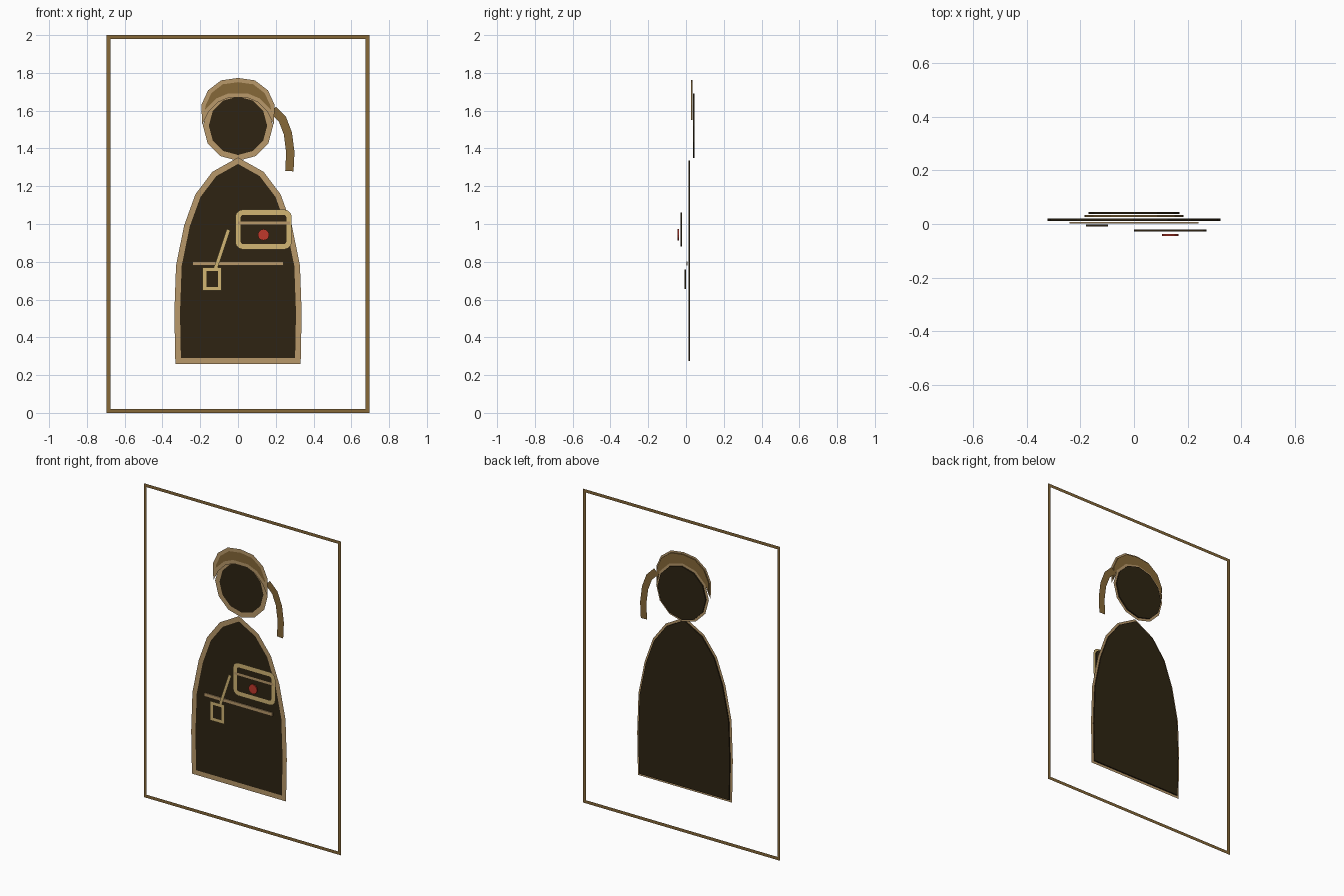
import bpy, bmesh, math
from mathutils import Vector

old = bpy.data.objects.get("Cube")
if old:
    bpy.data.objects.remove(old)


def material(name, hexcode):
    srgb = [int(hexcode[i:i + 2], 16) / 255 for i in (0, 2, 4)]
    col = [c / 12.92 if c < 0.04045 else ((c + 0.055) / 1.055) ** 2.4 for c in srgb] + [1]
    m = bpy.data.materials.new(name)
    m.use_nodes = True
    m.diffuse_color = col
    m.node_tree.nodes["Principled BSDF"].inputs["Base Color"].default_value = col
    return m


dark = material("dark umber", "2e2412")
brown = material("brown", "866838")
tan = material("tan", "b8986a")
gold = material("pale gold", "d2b674")
red = material("red", "c0392b")


def finish(name, bm, mat):
    mesh = bpy.data.meshes.new(name)
    bm.to_mesh(mesh)
    bm.free()
    mesh.materials.append(mat)
    obj = bpy.data.objects.new(name, mesh)
    bpy.context.collection.objects.link(obj)


def plate(name, pts, y, mat, depth=0.008):
    """Filled outline given in x, z, extruded to a thin plate centred on y."""
    bm = bmesh.new()
    face = bm.faces.new([bm.verts.new((x, y - depth / 2, z)) for x, z in pts])
    ext = bmesh.ops.extrude_face_region(bm, geom=[face], use_keep_orig=True)
    moved = [v for v in ext["geom"] if isinstance(v, bmesh.types.BMVert)]
    bmesh.ops.translate(bm, verts=moved, vec=(0, depth, 0))
    bmesh.ops.recalc_face_normals(bm, faces=bm.faces)
    finish(name, bm, mat)


def ribbon(name, pts, width, y, mat, closed=True):
    """Flat mitred stroke along a path in x, z."""
    bm = bmesh.new()
    p = [Vector(q) for q in pts]
    n = len(p)
    pairs = []
    for i in range(n):
        before = p[i] - p[i - 1] if closed or i > 0 else p[1] - p[0]
        after = p[(i + 1) % n] - p[i] if closed or i < n - 1 else before
        a, b = before.normalized(), after.normalized()
        na, nb = Vector((-a.y, a.x)), Vector((-b.y, b.x))
        mid = (na + nb).normalized()
        off = mid * (width / 2) / max(mid.dot(na), 0.4)
        pairs.append([bm.verts.new((v.x, y, v.y)) for v in (p[i] + off, p[i] - off)])
    for i in range(n if closed else n - 1):
        (a, b), (c, d) = pairs[i], pairs[(i + 1) % n]
        f = bm.faces.new((a, b, d, c))
        f.normal_update()
        if f.normal.y > 0:
            f.normal_flip()
    finish(name, bm, mat)


def mirrored(half):
    """Right half from the lower edge to the centre line, then the left half."""
    return half + [(-x, z) for x, z in reversed(half) if x > 0]


def disc(cx, cz, r, sides):
    return [(cx + r * math.cos(i * math.tau / sides), cz + r * math.sin(i * math.tau / sides))
            for i in range(sides)]


def box(x0, x1, z0, z1, r=0.0):
    """Rectangle, with rounded corners when r is set."""
    if not r:
        return [(x0, z0), (x1, z0), (x1, z1), (x0, z1)]
    corners = [(x1 - r, z1 - r), (x0 + r, z1 - r), (x0 + r, z0 + r), (x1 - r, z0 + r)]
    return [(cx + r * math.cos((k + j / 3) * math.pi / 2), cz + r * math.sin((k + j / 3) * math.pi / 2))
            for k, (cx, cz) in enumerate(corners) for j in range(4)]


def outlined(name, pts, y, fill, edge, width):
    plate(name, pts, y, fill)
    ribbon(name + "_outline", pts, width, y - 0.006, edge)


# Surrounding frame
ribbon("frame", box(-0.685, 0.685, 0.01, 1.99), 0.02, 0.045, brown)

# Head and the cap wrapped around it
outlined("head", disc(0, 1.52, 0.17, 12), 0.041, dark, tan, 0.03)
crown = mirrored([(0.185, 1.55), (0.182, 1.63), (0.15, 1.7), (0.085, 1.75), (0, 1.762)])
brim = [(-0.165, 1.6), (-0.11, 1.655), (-0.05, 1.68), (0.05, 1.68), (0.11, 1.655), (0.165, 1.6)]
outlined("cap", crown + brim, 0.03, brown, tan, 0.022)

# Hanging tail beside the head
ribbon("tail", [(0.185, 1.605), (0.235, 1.555), (0.264, 1.48), (0.277, 1.38), (0.272, 1.28)],
       0.044, 0.035, brown, closed=False)

# Cloaked body
body = mirrored([(0.317, 0.275), (0.322, 0.53), (0.313, 0.78), (0.27, 0.99),
                 (0.212, 1.15), (0.125, 1.265), (0, 1.335)])
outlined("body", body, 0.016, dark, tan, 0.03)

# Belt, small pouch and its strap
plate("belt", box(-0.24, 0.24, 0.78, 0.802), 0.005, tan, 0.006)
outlined("pouch", box(-0.178, -0.097, 0.657, 0.76), -0.005, dark, gold, 0.02)
ribbon("pouch_strap", [(-0.118, 0.768), (-0.05, 0.97)], 0.02, -0.008, gold, closed=False)

# Shoulder bag with flap fold and round clasp
outlined("bag", box(0, 0.27, 0.88, 1.062, 0.025), -0.024, dark, gold, 0.028)
ribbon("bag_flap_fold", [(0, 1.005), (0.275, 1.005)], 0.015, -0.033, tan, closed=False)
plate("bag_clasp", disc(0.135, 0.943, 0.03, 12), -0.041, red)
